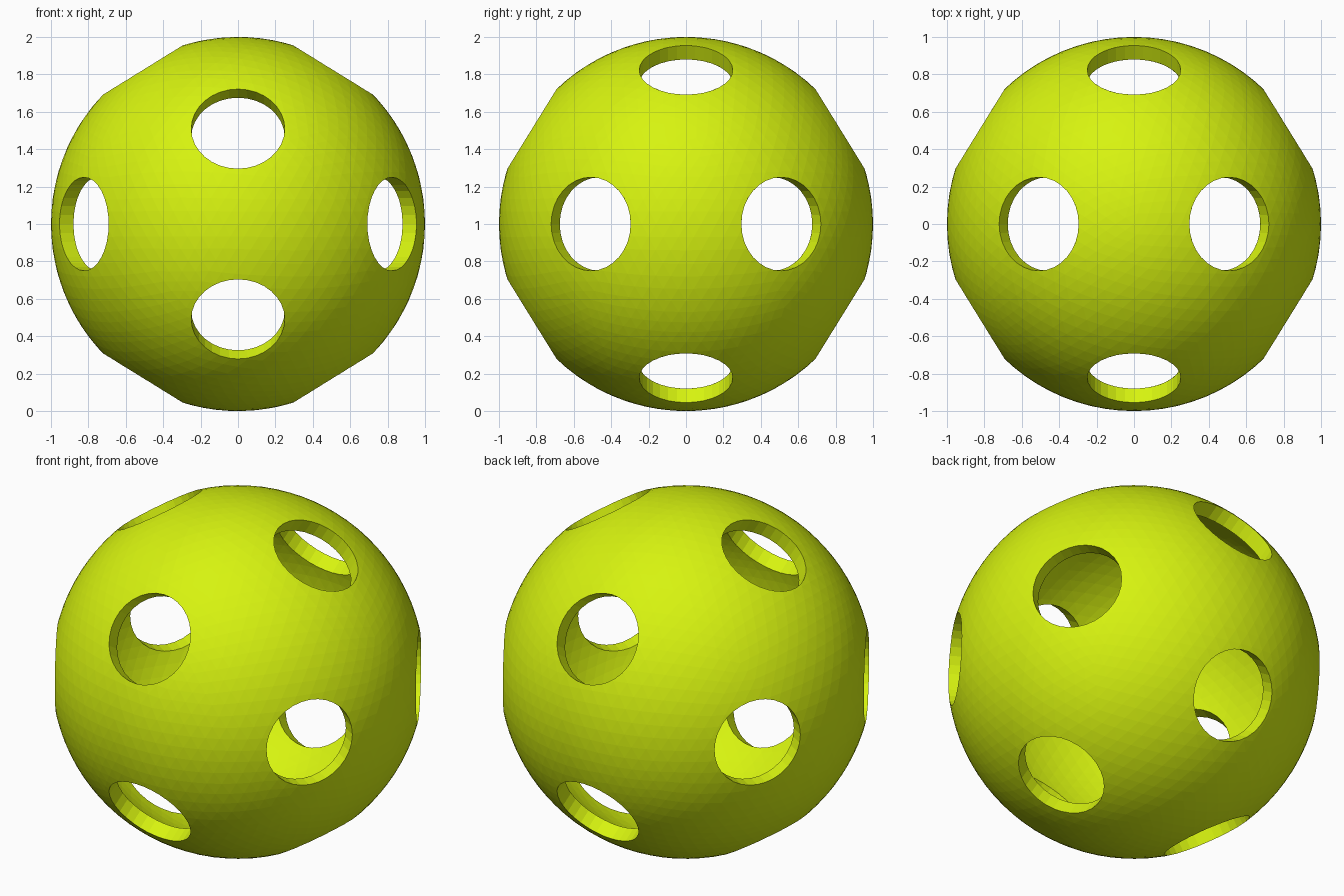
import bpy, bmesh, math
from mathutils import Vector, Matrix

if "Cube" in bpy.data.objects:
    bpy.data.objects.remove(bpy.data.objects["Cube"])

OUTER, INNER, HOLE = 1.0, 0.915, 0.25
CENTRE = Vector((0, 0, 1))


def make_object(name, bm):
    mesh = bpy.data.meshes.new(name)
    bm.to_mesh(mesh)
    bm.free()
    obj = bpy.data.objects.new(name, mesh)
    bpy.context.collection.objects.link(obj)
    return obj


# Hollow shell: outer sphere plus an inward-facing inner sphere
bm = bmesh.new()
at_centre = Matrix.Translation(CENTRE)
inner = bmesh.ops.create_icosphere(bm, subdivisions=5, radius=INNER, matrix=at_centre)
bmesh.ops.reverse_faces(bm, faces=bm.faces[:])
bmesh.ops.create_icosphere(bm, subdivisions=5, radius=OUTER, matrix=at_centre)
ball = make_object("perforated_ball", bm)

# Twelve round hole cutters pointing along the icosahedron directions
phi = (1 + math.sqrt(5)) / 2
bm = bmesh.new()
for a in (-1, 1):
    for b in (-phi, phi):
        for d in ((0, b, a), (b, a, 0), (a, 0, b)):
            axis = Vector(d).normalized()
            turn = axis.to_track_quat('Z', 'Y').to_matrix().to_4x4()
            bmesh.ops.create_cone(bm, cap_ends=True, segments=32,
                                  radius1=HOLE, radius2=HOLE, depth=0.5,
                                  matrix=Matrix.Translation(CENTRE + axis * 0.95) @ turn)
cutter = make_object("hole_cutters", bm)

# Drill the holes, then drop the cutters
cut = ball.modifiers.new("holes", 'BOOLEAN')
cut.operation = 'DIFFERENCE'
cut.solver = 'EXACT'
cut.object = cutter
bpy.context.view_layer.objects.active = ball
bpy.ops.object.modifier_apply(modifier=cut.name)
bpy.data.objects.remove(cutter)

# Lime plastic
lime = bpy.data.materials.new("lime_plastic")
lime.diffuse_color = (0.68, 0.9, 0.005, 1)
lime.use_nodes = True
lime.node_tree.nodes["Principled BSDF"].inputs["Base Color"].default_value = lime.diffuse_color
ball.data.materials.clear()
ball.data.materials.append(lime)
